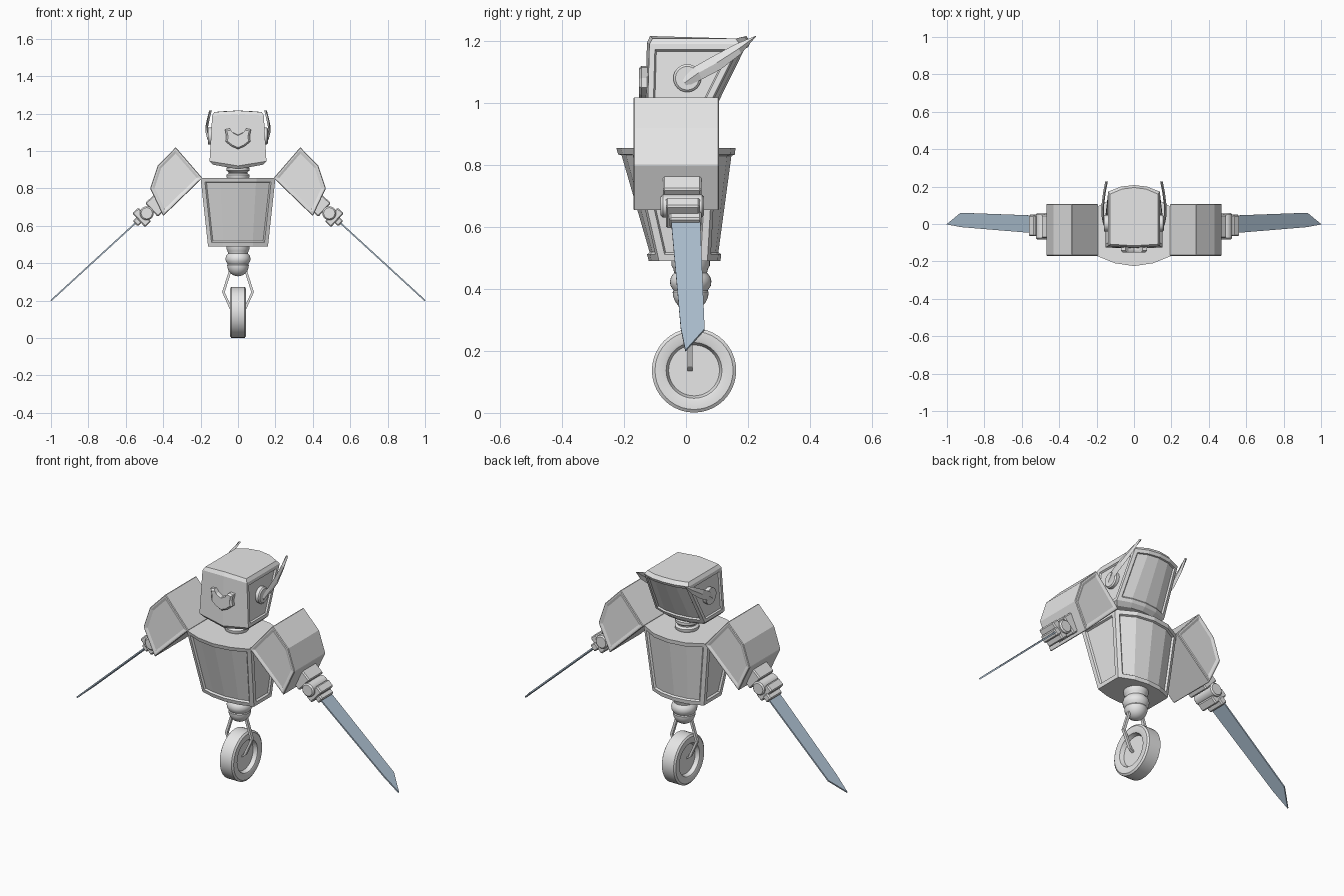
import bpy, bmesh, math
from mathutils import Vector, Matrix

if "Cube" in bpy.data.objects:
    bpy.data.objects.remove(bpy.data.objects["Cube"])


def material(name, rgb):
    m = bpy.data.materials.new(name)
    m.diffuse_color = (*rgb, 1)
    m.use_nodes = True
    m.node_tree.nodes["Principled BSDF"].inputs["Base Color"].default_value = m.diffuse_color
    return m


GREY = material("light_grey", (0.8, 0.8, 0.8))
STEEL = material("blue_steel", (0.42, 0.53, 0.64))


def finish(name, bm, mat=GREY, bevel=0.0, smooth=False):
    bmesh.ops.recalc_face_normals(bm, faces=bm.faces)
    me = bpy.data.meshes.new(name)
    bm.to_mesh(me)
    bm.free()
    ob = bpy.data.objects.new(name, me)
    bpy.context.collection.objects.link(ob)
    me.materials.append(mat)
    if bevel:
        mod = ob.modifiers.new("edge_bevel", 'BEVEL')
        mod.width, mod.segments, mod.limit_method = bevel, 1, 'ANGLE'
    if smooth:
        bpy.ops.object.select_all(action='DESELECT')
        bpy.context.view_layer.objects.active = ob
        ob.select_set(True)
        bpy.ops.object.shade_smooth_by_angle(angle=math.radians(35))
    return ob


def loft(rings, bm=None):
    """Skin rings of equal length and cap both ends; returns side faces by row."""
    bm = bm or bmesh.new()
    vs = [[bm.verts.new(p) for p in r] for r in rings]
    n, rows = len(rings[0]), []
    for a, b in zip(vs, vs[1:]):
        rows.append([bm.faces.new((a[i], a[(i + 1) % n], b[(i + 1) % n], b[i])) for i in range(n)])
    bm.faces.new(vs[0][::-1])
    bm.faces.new(vs[-1])
    bmesh.ops.recalc_face_normals(bm, faces=bm.faces)
    return bm, rows


def panel(bm, faces, width, depth):
    bmesh.ops.inset_region(bm, faces=faces, thickness=width, depth=0, use_even_offset=True)
    bmesh.ops.inset_region(bm, faces=faces, thickness=0.005, depth=depth, use_even_offset=True)


def lathe(name, profile, centre, axis='Z', seg=32):
    """Spin (radius, height) points about an axis through centre."""
    turn = {'Z': Matrix(), 'X': Matrix.Rotation(math.pi / 2, 4, 'Y'),
            'Y': Matrix.Rotation(-math.pi / 2, 4, 'X')}[axis]
    c = Vector(centre)
    rings = [[c + turn @ Vector((r * math.cos(2 * math.pi * i / seg),
                                 r * math.sin(2 * math.pi * i / seg), h))
              for i in range(seg)] for r, h in profile]
    bm, _ = loft(rings)
    return finish(name, bm, smooth=True)


def arm_box(name, x, z, length, across, y0, y1, s):
    """Box aligned with the arm, which runs down and outward."""
    d, u = Vector((0.737, 0, -0.676)), Vector((0.676, 0, 0.737))
    c = Vector((x, 0, z))
    rings = []
    for y in (y0, y1):
        r = [c + d * a * length / 2 + u * b * across / 2 for a, b in ((-1, -1), (1, -1), (1, 1), (-1, 1))]
        rings.append([(p.x * s, y, p.z) for p in r])
    return finish(name, loft(rings)[0], bevel=0.006)


# Torso: tapered, with bowed front and back and framed panels
top = [(-.2, -.17), (-.1, -.21), (0, -.225), (.1, -.21), (.2, -.17),
       (.2, .09), (.1, .145), (0, .16), (-.1, .145), (-.2, .09)]
low = [(x * .8, -.12 + (y + .225) * .6) for x, y in top]
bm, rows = loft([[(x, y, .49) for x, y in low], [(x, y, .855) for x, y in top]])
for idx in ((0, 1, 2, 3), (4,), (5, 6, 7, 8), (9,)):
    panel(bm, [rows[0][i] for i in idx], .022, -.01)
finish("torso", bm)


# Head: back leans out toward the crown, chin drops to a point
def head_ring(w, yf, yb, z, chin=0.0, dome=0.0):
    return [(-w, yf, z), (0, yf - .008, z - chin + dome), (w, yf, z), (w, yb - .035, z),
            (w / 2, yb - .008, z + dome * .7), (0, yb, z + dome), (-w / 2, yb - .008, z + dome * .7),
            (-w, yb - .035, z)]


bm, rows = loft([head_ring(.135, -.112, .065, .927, .025), head_ring(.152, -.125, .085, .945, .025),
                 head_ring(.138, -.118, .208, 1.19, 0, .005), head_ring(.127, -.108, .195, 1.208, 0, .008)])
for idx in ((2,), (3, 4, 5, 6), (7,)):
    panel(bm, [rows[1][i] for i in idx], .018, -.008)
finish("head", bm)

# Face plate: winged shield on the front of the head
half = [(0, 1.085), (.03, 1.10), (.045, 1.12), (.07, 1.115), (.063, 1.08), (.066, 1.05), (.035, 1.025), (0, 1.01)]
shield = half + [(-x, z) for x, z in half[-2:0:-1]]
bm, _ = loft([[(x * k, y, 1.065 + (z - 1.065) * k) for x, z in shield]
              for y, k in ((-.115, 1), (-.143, 1), (-.152, .85))])
finish("face_plate", bm)

# Neck and waist rings
lathe("neck", [(.05, .84), (.062, .86), (.062, .872), (.05, .88), (.05, .886), (.062, .895),
               (.062, .91), (.05, .925), (.05, .95)], (0, -.01, 0))
ball = [(.058 * math.cos(a), .39 + .06 * math.sin(a)) for a in [math.radians(-88 + 11 * i) for i in range(9)]]
lathe("waist", ball + [(.055, .395), (.065, .41), (.067, .425), (.063, .44), (.053, .452),
                       (.056, .465), (.062, .475), (.062, .50)], (0, .015, 0))

# Wheel with a dished hub on each side
side = [(.001, .018), (.082, .018), (.09, .04), (.097, .043), (.126, .043), (.136, .036)]
lathe("wheel", [(r, -h) for r, h in side] + side[::-1], (0, .026, .137), 'X', 40)

for s, tag in ((1, "left"), (-1, "right")):
    # Wheel fork: bent strut from the waist ball to the hub
    path = [(.04, .365, 0), (.078, .245, 0), (.035, .15, 0), (.012, .135, 0)]
    rings = [[(s * (x + dx), .013 + dy, z) for dx, dy in ((-.007, -.008), (.007, -.008), (.007, .008), (-.007, .008))]
             for x, z, _ in path]
    finish("fork_" + tag, loft(rings)[0])

    # Ear disc and swept horn
    lathe("ear_disc_" + tag, [(.045, -.014), (.045, .008), (.038, .014)], (s * .146, .004, 1.08), 'X', 24)
    horn = [(.158, -.005, 1.065, .014), (.166, .04, 1.097, .024), (.167, .1, 1.13, .025),
            (.158, .17, 1.175, .018), (.147, .226, 1.216, .001)]
    rings = [[(s * (x + a * .007), y - b * h * .5, z + b * h * .85) for a, b in ((-1, 0), (0, -1), (1, 0), (0, 1))]
             for x, y, z, h in horn]
    finish("horn_" + tag, loft(rings)[0])

    # Shoulder block with framed front and back
    outline = [(.333, 1.02), (.43, .92), (.47, .80), (.40, .652), (.19, .855)]
    bm, rows = loft([[(s * x, y, z) for x, z in outline] for y in (-.17, .107)])
    caps = [f for f in bm.faces if abs(f.normal.y) > .9]
    for f in caps:
        panel(bm, [f], .014, -.005)
    finish("shoulder_" + tag, bm, bevel=.007)

    # Wrist, hand pivot and blade socket
    arm_box("wrist_" + tag, .43, .715, .09, .10, -.075, .05, s)
    lathe("hand_pivot_" + tag, [(.03, -.07), (.037, -.063), (.037, .063), (.03, .07)],
          (s * .488, -.012, .667), 'Y', 20)
    arm_box("blade_socket_" + tag, .515, .645, .045, .10, -.065, .045, s)
    arm_box("blade_grip_" + tag, .535, .625, .04, .04, -.055, .05, s)

    # Blade: flat, with a slanted point
    plan = [(.52, -.05), (.92, -.017), (1.0, -.002), (.925, .06), (.52, .045)]
    rings = [[(s * (x + o * .676), y, .64 - (x - .52) * .917 + o * .737) for x, y in plan]
             for o in (-.004, .004)]
    finish("blade_" + tag, loft(rings)[0], STEEL)
